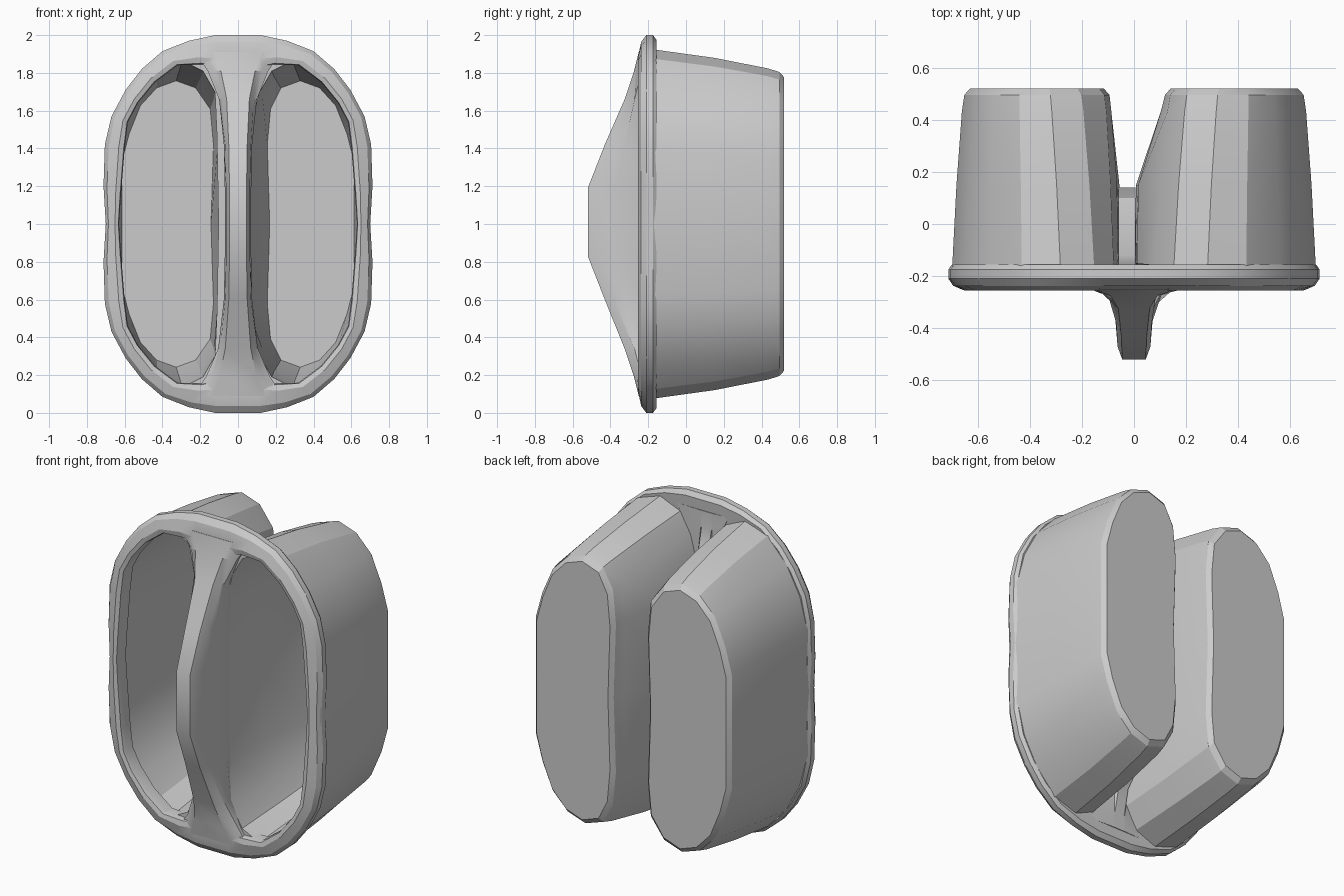
import bpy, bmesh, math

if "Cube" in bpy.data.objects:
    bpy.data.objects.remove(bpy.data.objects["Cube"])


def finish(name, bm, angle=22):
    bmesh.ops.recalc_face_normals(bm, faces=bm.faces[:])
    me = bpy.data.meshes.new(name)
    bm.to_mesh(me)
    bm.free()
    ob = bpy.data.objects.new(name, me)
    bpy.context.collection.objects.link(ob)
    bpy.ops.object.select_all(action='DESELECT')
    ob.select_set(True)
    bpy.context.view_layer.objects.active = ob
    bpy.ops.object.shade_smooth_by_angle(angle=math.radians(angle))
    return ob


def loft(bm, rings, caps=True, closed=False):
    """Join successive closed rings of points with quads."""
    vs = [[bm.verts.new(p) for p in r] for r in rings]
    n = len(vs[0])
    for a, b in list(zip(vs, vs[1:])) + ([(vs[-1], vs[0])] if closed else []):
        for i in range(n):
            j = (i + 1) % n
            bm.faces.new((a[i], a[j], b[j], b[i]))
    if caps:
        bm.faces.new(vs[0])
        bm.faces.new(vs[-1])


def mirror_z(half):
    """Complete a half outline (x, z) whose ends lie on z = 1."""
    return half + [(x, 2 - z) for x, z in half[-2:0:-1]]


def full_oval(quarter):
    return mirror_z(quarter + [(-x, z) for x, z in quarter[::-1]])


def mix(a, b, t):
    return a + (b - a) * t


# Oval rim: rounded cross-section swept between an outer and an inner outline
outer = full_oval([(.70, 1), (.712, 1.2), (.705, 1.42), (.67, 1.57), (.595, 1.71),
                   (.51, 1.82), (.40, 1.915), (.26, 1.97), (.12, 2.0)])
inner = full_oval([(.63, 1), (.62, 1.15), (.60, 1.40), (.583, 1.54), (.53, 1.64),
                   (.44, 1.75), (.32, 1.84), (.19, 1.845), (.09, 1.82)])
bm = bmesh.new()
section = [(.15, -.155), (0, -.175), (0, -.21), (.2, -.237), (.7, -.255),
           (.95, -.248), (1, -.225), (1, -.165)]
loft(bm, [[(mix(a[0], b[0], t), y, mix(a[1], b[1], t)) for a, b in zip(outer, inner)]
          for t, y in section], False, True)
finish("oval_rim", bm)


def cup(name, side, front_wall, back_wall):
    """Deep D-shaped cup, open at the front; walls differ on the two sides."""
    f, b = front_wall, back_wall
    front = mirror_z([(f, 1), (f + .01, 1.5), (.075, 1.75), (.15, 1.87), (.28, 1.93),
                      (.43, 1.88), (.56, 1.74), (.65, 1.57), (.70, 1.38), (.70, 1)])
    back = mirror_z([(b + .015, 1), (b, 1.45), (b + .02, 1.65), (.20, 1.77), (.32, 1.81),
                     (.44, 1.77), (.54, 1.67), (.61, 1.51), (.655, 1.35), (.655, 1)])
    wall = {0, 1, len(front) - 1}

    def ring(y, t, t_wall, inset=0.0):
        pts = [(mix(p[0], q[0], t_wall if i in wall else t), mix(p[1], q[1], t))
               for i, (p, q) in enumerate(zip(front, back))]
        xs, zs = [p[0] for p in pts], [p[1] for p in pts]
        cx, w, h = (min(xs) + max(xs)) / 2, max(xs) - min(xs), max(zs) - min(zs)
        return [(side * (cx + (x - cx) * (1 - 2 * inset / w)), y,
                 1 + (z - 1) * (1 - 2 * inset * 1.3 / h)) for x, z in pts]

    bm = bmesh.new()
    loft(bm, [ring(.468, 1, 1, .04), ring(.15, .42, .06, .042), ring(-.215, 0, 0, .05),
              ring(-.215, 0, 0), ring(.15, .42, .06), ring(.43, .88, .88),
              ring(.495, 1, 1, .004), ring(.52, 1, 1, .026)])
    finish(name, bm)


cup("right_cup", 1, .0, .115)
cup("left_cup", -1, .053, .09)

# Centre grip bar, arched forward, flaring into the rim, with a thin web behind
bm = bmesh.new()
rings = []
for z, tip, ht, hb, web in [
        (.09, -.25, .18, .24, -.155), (.19, -.275, .13, .17, -.155),
        (.34, -.325, .09, .105, -.12), (.60, -.43, .065, .075, .10),
        (.83, -.52, .06, .07, .14), (1.19, -.52, .06, .07, .14),
        (1.42, -.43, .065, .075, .10), (1.66, -.325, .08, .10, -.12),
        (1.81, -.275, .12, .16, -.155), (1.91, -.25, .17, .23, -.155)]:
    deep = tip < -.3
    half = [(hb * .75, -.16), (hb, -.215), (hb, (tip - .22) / 2 if deep else -.235),
            (ht * 1.05, tip + (.05 if deep else .012)), (ht * .75, tip)]
    prof = ([(.005, web), (.01, min(web, -.15))] + half +
            [(-x, y) for x, y in half[::-1]] + [(-.065, min(web, -.15)), (-.06, web)])
    rings.append([(x, y, z) for x, y in prof])
loft(bm, rings)
finish("grip_bar", bm, 30)
